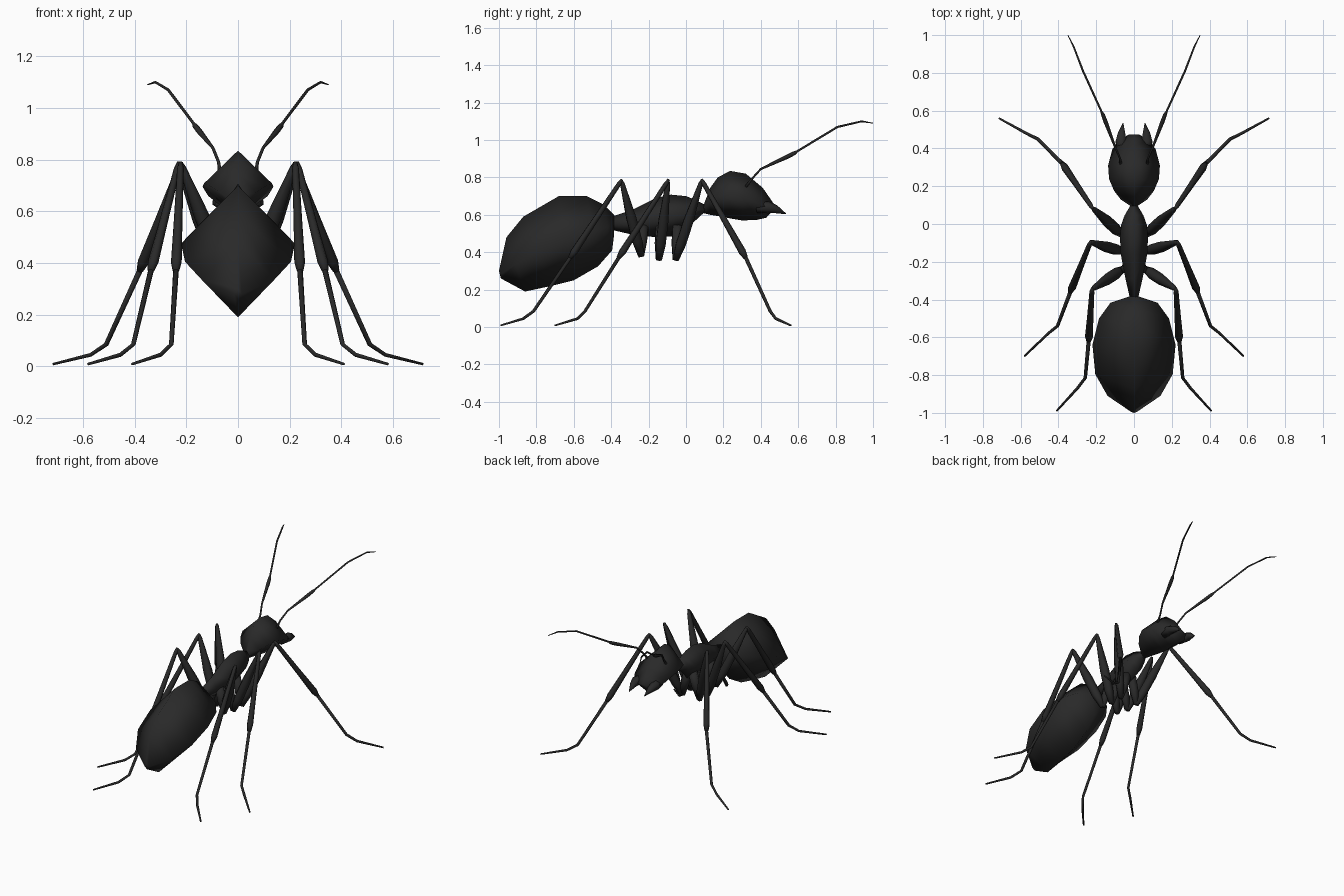
import bpy, bmesh, math
from mathutils import Vector

if "Cube" in bpy.data.objects:
    bpy.data.objects.remove(bpy.data.objects["Cube"])

shell = bpy.data.materials.new("black shell")
shell.diffuse_color = (0.022, 0.022, 0.022, 1)
shell.use_nodes = True
shell.node_tree.nodes["Principled BSDF"].inputs["Base Color"].default_value = shell.diffuse_color


def loft(name, rings, mirror=False):
    """Skin a list of equal-sized point rings into a capped smooth solid."""
    bm = bmesh.new()
    rows = [[bm.verts.new(p) for p in ring] for ring in rings]
    n = len(rows[0])
    for a, b in zip(rows, rows[1:]):
        for i in range(n):
            j = (i + 1) % n
            bm.faces.new((a[i], a[j], b[j], b[i]))
    bm.faces.new(rows[0][::-1])
    bm.faces.new(rows[-1])
    bmesh.ops.recalc_face_normals(bm, faces=bm.faces)
    for f in bm.faces:
        f.smooth = True
    mesh = bpy.data.meshes.new(name)
    bm.to_mesh(mesh)
    bm.free()
    mesh.materials.append(shell)
    ob = bpy.data.objects.new(name, mesh)
    bpy.context.collection.objects.link(ob)
    if mirror:
        ob.modifiers.new("mirror", 'MIRROR')
    return ob


def diamond_body(name, sections):
    """Each section: top y, top z, bottom y, bottom z, half width."""
    rings = []
    for ty, tz, by, bz, w in sections:
        my, mz = (ty + by) / 2, (tz + bz) / 2
        rings.append([(0, ty, tz), (w, my, mz), (0, by, bz), (-w, my, mz)])
    return loft(name, rings)


def limb(name, points, sides=6):
    """Tapered tube through (x, y, z, radius) points, mirrored to both sides."""
    pts = [Vector(p[:3]) for p in points]
    rings = []
    for i, p in enumerate(pts):
        d = (pts[min(i + 1, len(pts) - 1)] - pts[max(i - 1, 0)]).normalized()
        u = d.cross(Vector((0.9, -0.4, 0.1))).normalized()
        v = d.cross(u)
        r = points[i][3]
        rings.append([p + r * (u * math.cos(t) + v * math.sin(t))
                      for t in (2 * math.pi * k / sides for k in range(sides))])
    return loft(name, rings, mirror=True)


def mix(a, b, t, r):
    """Point part way from a to b with its own radius."""
    return tuple(a[i] + (b[i] - a[i]) * t for i in range(3)) + (r,)


# Body segments
diamond_body("abdomen", [
    (-.385, .60, -.385, .49, .03), (-.44, .655, -.395, .41, .125),
    (-.53, .70, -.47, .325, .185), (-.68, .70, -.60, .25, .22),
    (-.87, .59, -.72, .22, .205), (-.96, .48, -.86, .19, .14),
    (-1.0, .30, -.99, .26, .015)])
diamond_body("thorax", [
    (-.40, .59, -.40, .52, .02), (-.29, .625, -.29, .495, .045),
    (-.16, .69, -.16, .48, .07), (-.08, .708, -.07, .485, .074),
    (0, .70, -.01, .505, .068), (.05, .68, .04, .56, .05),
    (.11, .65, .10, .615, .015)])
diamond_body("head", [
    (.095, .655, .09, .61, .015), (.13, .745, .13, .60, .07),
    (.17, .80, .18, .592, .105), (.235, .835, .24, .58, .132),
    (.32, .82, .30, .57, .137), (.41, .745, .38, .573, .115),
    (.455, .68, .43, .585, .08), (.475, .65, .47, .63, .03)])

# Mandibles and antennae
limb("mandible", [(.06, .38, .64, .03), (.07, .44, .64, .032),
                  (.065, .48, .63, .022), (.058, .535, .605, .002)])
limb("antenna", [(.07, .32, .75, .008), (.075, .35, .79, .006),
                 (.097, .40, .845, .006), (.15, .54, .91, .012),
                 (.165, .58, .93, .011), (.172, .595, .94, .006),
                 (.27, .81, 1.07, .006), (.32, .94, 1.10, .005),
                 (.35, 1.0, 1.09, .002)])

# Legs: base, knee, ankle, heel, foot bend, toe
legs = {
    "front_leg": [(.065, -.055, .36), (.22, .085, .785), (.38, .32, .37),
                  (.51, .45, .085), (.57, .48, .045), (.715, .56, .009)],
    "middle_leg": [(.065, -.145, .36), (.23, -.095, .785), (.337, -.36, .37),
                   (.405, -.54, .085), (.455, -.58, .045), (.58, -.70, .009)],
    "hind_leg": [(.06, -.24, .38), (.222, -.345, .785), (.24, -.62, .37),
                 (.258, -.815, .085), (.30, -.87, .045), (.41, -.99, .009)],
}
for name, (base, knee, ankle, heel, bend, toe) in legs.items():
    hip = (.02, base[1] + .01, .54)
    limb(name + "_coxa", [hip + (.03,), mix(hip, base, .5, .03), base + (.018,)])
    limb(name + "_femur", [base + (.018,), mix(base, knee, .2, .03),
                           mix(base, knee, .5, .03), mix(base, knee, .95, .014),
                           knee + (.008,)])
    limb(name + "_tibia", [mix(knee, ankle, -.01, .008), mix(knee, ankle, .05, .013),
                           mix(knee, ankle, .55, .017), mix(knee, ankle, .92, .021),
                           ankle + (.013,)])
    limb(name + "_foot", [ankle + (.011,), heel + (.009,), bend + (.008,),
                          toe + (.005,)])
